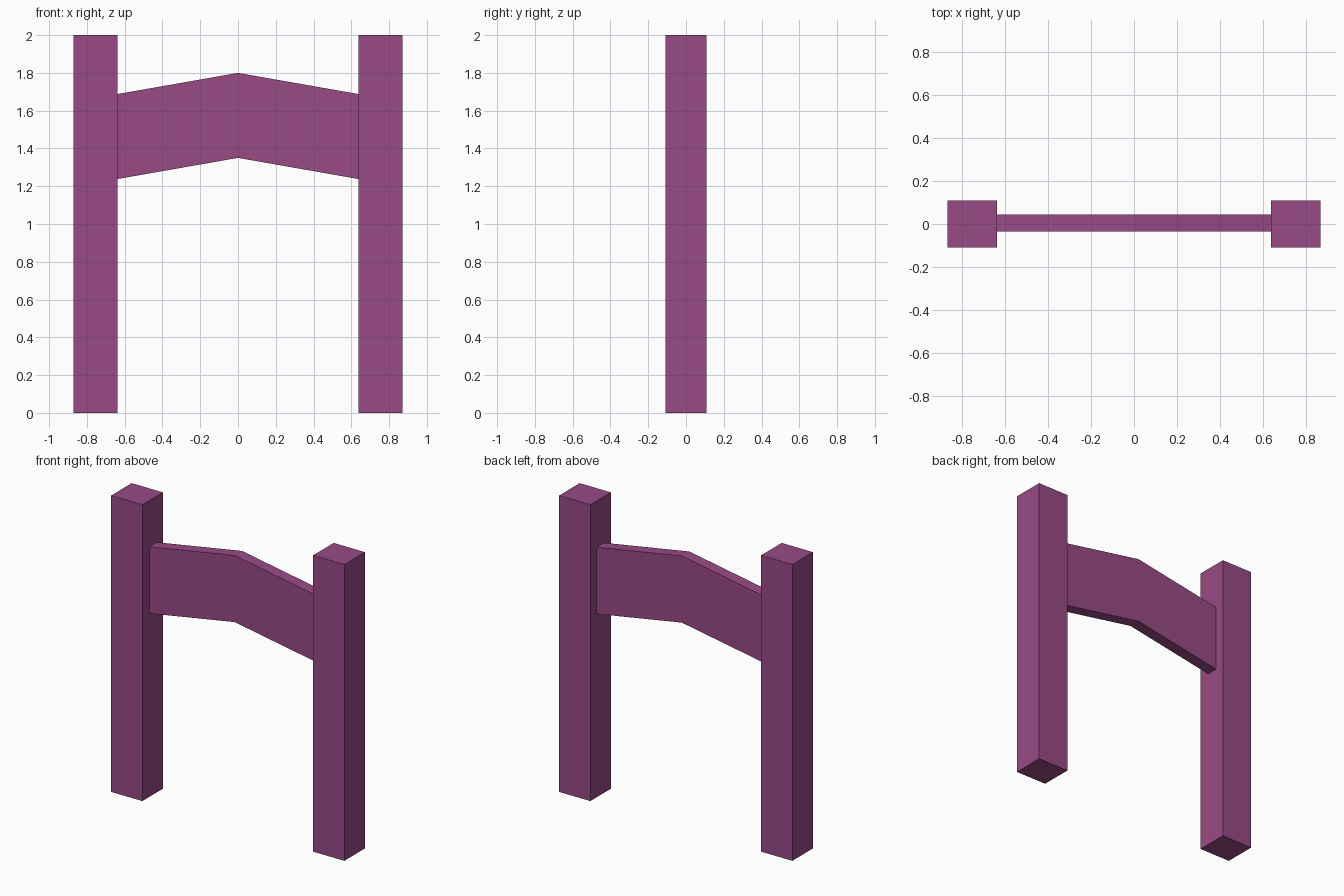
import bpy
import bmesh

cube = bpy.data.objects.get("Cube")
if cube:
    bpy.data.objects.remove(cube, do_unlink=True)

# Single flat purple
purple = bpy.data.materials.new("purple")
purple.use_nodes = True
colour = (0.314, 0.069, 0.238, 1)
purple.diffuse_color = colour
purple.node_tree.nodes["Principled BSDF"].inputs["Base Color"].default_value = colour


def extrude_profile(name, profile, y_front, y_back):
    """Extrude an x-z outline from y_front to y_back."""
    bm = bmesh.new()
    face = bm.faces.new([bm.verts.new((x, y_front, z)) for x, z in profile])
    result = bmesh.ops.extrude_face_region(bm, geom=[face])
    moved = [v for v in result["geom"] if isinstance(v, bmesh.types.BMVert)]
    bmesh.ops.translate(bm, verts=moved, vec=(0, y_back - y_front, 0))
    bmesh.ops.recalc_face_normals(bm, faces=bm.faces)
    mesh = bpy.data.meshes.new(name)
    bm.to_mesh(mesh)
    bm.free()
    mesh.materials.append(purple)
    obj = bpy.data.objects.new(name, mesh)
    bpy.context.collection.objects.link(obj)
    return obj


INNER, OUTER, HALF_DEPTH, HEIGHT = 0.638, 0.87, 0.109, 2.0

# Square posts
for name, side in (("left_post", 1), ("right_post", -1)):
    outline = [(side * INNER, 0), (side * OUTER, 0),
               (side * OUTER, HEIGHT), (side * INNER, HEIGHT)]
    extrude_profile(name, outline, -HALF_DEPTH, HALF_DEPTH)

# Peaked board between the posts
extrude_profile("peaked_crossbeam", [
    (-INNER, 1.238), (0, 1.35), (INNER, 1.238),
    (INNER, 1.688), (0, 1.80), (-INNER, 1.688),
], -0.035, 0.044)
